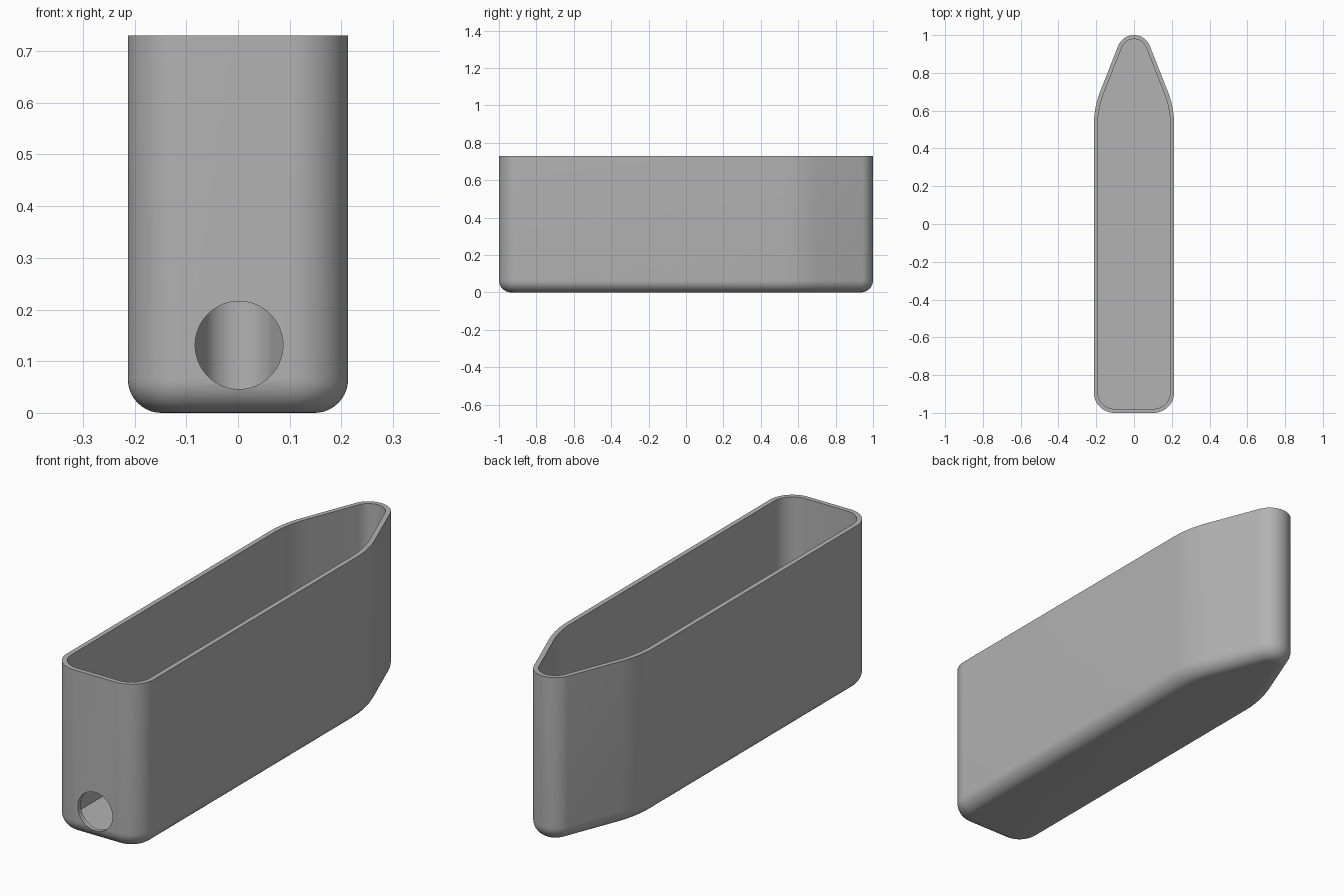
import bpy, bmesh
from math import sin, cos, radians, pi

if "Cube" in bpy.data.objects:
    bpy.data.objects.remove(bpy.data.objects["Cube"])

HALF_WIDTH, HEIGHT = 0.213, 0.73
WALL, FLOOR = 0.021, 0.021
CORNER, TIP, SHOULDER = 0.11, 0.09, 0.5   # plan-view arc radii
TAPER = 21.6                              # angle of the pointed end
EDGE = 0.065                              # rounding of the bottom edge

grey = bpy.data.materials.new("grey plastic")
grey.use_nodes = True
colour = (0.45, 0.45, 0.45, 1)
grey.diffuse_color = colour
grey.node_tree.nodes["Principled BSDF"].inputs["Base Color"].default_value = colour


def arc(cx, cy, r, start, end, steps):
    angles = [radians(start + (end - start) * i / steps) for i in range(steps + 1)]
    return [(cx + r * cos(a), cy + r * sin(a)) for a in angles]


def outline(inset):
    """Plan outline, moved inwards by the inset."""
    right = arc(HALF_WIDTH - CORNER, CORNER - 1, CORNER - inset, -90, 0, 16)
    right += arc(HALF_WIDTH - SHOULDER, 0.52, SHOULDER - inset, 0, TAPER, 12)
    right += arc(0, 1 - TIP, TIP - inset, TAPER, 90, 14)
    return right + [(-x, y) for x, y in reversed(right[:-1])]


# Hull: rounded bottom edge, outer wall, rim, inner wall, flat floor
levels = []
for i in range(11):
    a = i / 10 * pi / 2
    levels.append((EDGE * (1 - sin(a)), EDGE * (1 - cos(a))))
levels += [(0, HEIGHT), (WALL, HEIGHT), (WALL, FLOOR)]

bm = bmesh.new()
rings = [[bm.verts.new((x, y, z)) for x, y in outline(d)] for d, z in levels]
for low, high in zip(rings, rings[1:]):
    n = len(low)
    for i in range(n):
        j = (i + 1) % n
        bm.faces.new((low[i], low[j], high[j], high[i]))
bm.faces.new(list(reversed(rings[0])))
bm.faces.new(rings[-1])
bmesh.ops.recalc_face_normals(bm, faces=bm.faces)
mesh = bpy.data.meshes.new("hull")
bm.to_mesh(mesh)
bm.free()
mesh.materials.append(grey)
hull = bpy.data.objects.new("hull", mesh)
bpy.context.collection.objects.link(hull)

# Round hole through the front wall
bpy.ops.mesh.primitive_cylinder_add(vertices=64, radius=0.085, depth=0.3,
                                    location=(0.002, -1, 0.131), rotation=(pi / 2, 0, 0))
cutter = bpy.context.object
cutter.name = "hole_cutter"
cutter.hide_render = True
cutter.data.materials.append(grey)

bpy.ops.object.select_all(action="DESELECT")
hull.select_set(True)
bpy.context.view_layer.objects.active = hull
cut = hull.modifiers.new("front_hole", "BOOLEAN")
cut.operation, cut.solver, cut.object = "DIFFERENCE", "EXACT", cutter
bpy.ops.object.modifier_apply(modifier=cut.name)
bpy.data.objects.remove(cutter)
bpy.ops.object.shade_smooth_by_angle(angle=radians(30))
